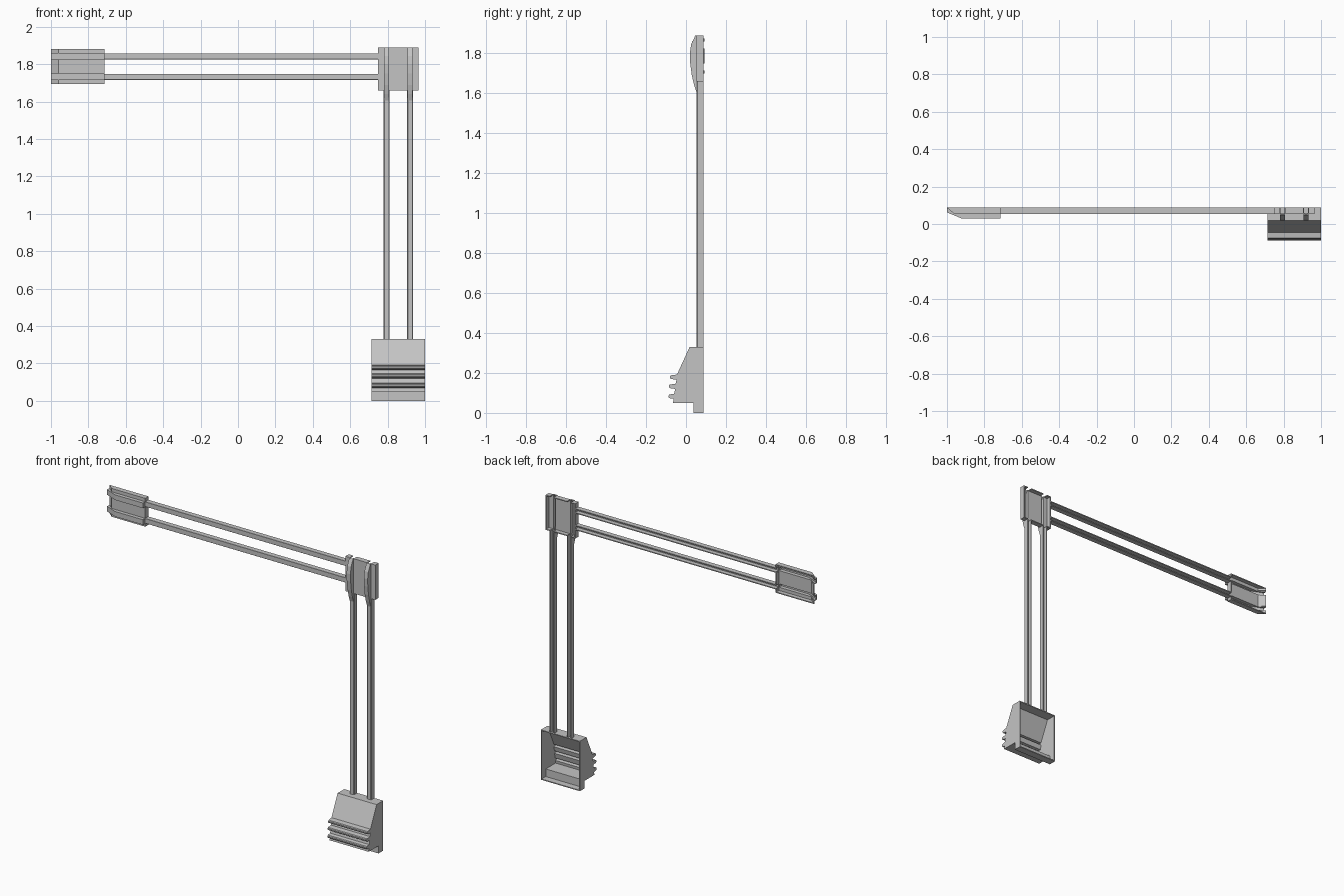
import bpy, bmesh
from mathutils import Vector

if "Cube" in bpy.data.objects:
    bpy.data.objects.remove(bpy.data.objects["Cube"], do_unlink=True)

grey = bpy.data.materials.new("plain_grey")
grey.use_nodes = True
colour = (0.55, 0.55, 0.55, 1)
grey.diffuse_color = colour
grey.node_tree.nodes["Principled BSDF"].inputs["Base Color"].default_value = colour

BACK = 0.087      # rear plane shared by every part
PLATE = 0.053     # front plane of plates and rails
WALL = 0.006


def prism(bm, poly, lo, hi, place):
    """Extrude a 2D outline between two positions on the third axis."""
    verts = [bm.verts.new(place(a, b, lo)) for a, b in poly]
    face = bm.faces.new(verts)
    out = bmesh.ops.extrude_face_region(bm, geom=[face])
    moved = [v for v in out["geom"] if isinstance(v, bmesh.types.BMVert)]
    shift = Vector(place(0, 0, hi)) - Vector(place(0, 0, lo))
    bmesh.ops.translate(bm, vec=shift, verts=moved)


def finish(bm, name):
    bmesh.ops.recalc_face_normals(bm, faces=bm.faces)
    mesh = bpy.data.meshes.new(name)
    bm.to_mesh(mesh)
    bm.free()
    mesh.materials.append(grey)
    obj = bpy.data.objects.new(name, mesh)
    bpy.context.collection.objects.link(obj)


def thicken(path, t=WALL):
    """Close an open path into a strip by offsetting it to its left."""
    pts = [Vector(p) for p in path]
    normals = []
    for a, b in zip(pts, pts[1:]):
        d = (b - a).normalized()
        normals.append(Vector((-d.y, d.x)))
    inner = []
    for i, p in enumerate(pts):
        n1, n2 = normals[max(i - 1, 0)], normals[min(i, len(normals) - 1)]
        inner.append(p + (n1 + n2) * t / (1 + n1.dot(n2)))
    return [tuple(p) for p in pts + inner[::-1]]


def upright(s, y, c):       # profile runs along z, width along x
    return (c, y, s)


def level(s, y, c):         # profile runs along x, width along z
    return (s, y, c)


def shell(bm, path, lo, hi, place, gaps=()):
    """Open-backed tray: two cheeks and a skin, left open at the gaps."""
    prism(bm, path, lo, lo + WALL, place)
    prism(bm, path, hi - WALL, hi, place)
    stops = [lo + WALL] + [v for g in gaps for v in g] + [hi - WALL]
    for a, b in zip(stops[::2], stops[1::2]):
        prism(bm, thicken(path), a, b, place)


def ridge(bm, path, base, lo, hi, place):
    """Hollow raised rib standing on a plate."""
    for a in (lo, hi - WALL):
        prism(bm, path + base, a, a + WALL, place)
    prism(bm, thicken(path), lo + WALL, hi - WALL, place)


def rail(name, centre, start, end, place, chamfer):
    """U-shaped rail, open at the back."""
    h = 0.016
    c = chamfer
    section = [(-h, BACK), (-h, PLATE + c), (-h + c, PLATE), (h - c, PLATE),
               (h, PLATE + c), (h, BACK), (h - WALL, BACK),
               (h - WALL, PLATE + WALL), (-h + WALL, PLATE + WALL), (-h + WALL, BACK)]
    bm = bmesh.new()
    prism(bm, section, start, end, lambda w, y, s: place(s, y, centre + w))
    finish(bm, name)


UPRIGHT_X = (0.794, 0.92)
LEVEL_Z = (1.732, 1.842)

# Rails
for side, x in zip(("inner", "outer"), UPRIGHT_X):
    rail(side + "_upright_rail", x, 0.325, 1.662, upright, 0.004)
for side, z in zip(("lower", "upper"), LEVEL_Z):
    rail(side + "_level_rail", z, -0.718, 0.752, level, 0.001)

# Foot with three grip ribs, hollow behind
foot_path = [(0, BACK), (0, 0.038), (0.05, 0.038), (0.05, -0.065)]
for z, root, tip in ((0.083, -0.06, -0.087), (0.133, -0.052, -0.085), (0.179, -0.045, -0.08)):
    foot_path += [(z - 0.013, root - 0.002), (z - 0.009, tip + 0.004), (z - 0.004, tip),
                  (z + 0.004, tip), (z + 0.009, tip + 0.004), (z + 0.013, root)]
foot_path += [(0.33, 0.018), (0.33, BACK)]
bm = bmesh.new()
shell(bm, foot_path, 0.715, 1.0, upright)
finish(bm, "foot")

# Corner block with two bulged ridges that continue the upright rails
bm = bmesh.new()
half = 0.014
gaps = [(x - half, x + half) for x in UPRIGHT_X]
shell(bm, [(1.66, BACK), (1.66, PLATE), (1.89, PLATE), (1.89, BACK)],
      0.748, 0.966, upright, gaps)
bulge = [(1.605, PLATE), (1.64, 0.041), (1.69, 0.029), (1.75, 0.021),
         (1.8, 0.019), (1.845, 0.026), (1.89, 0.047)]
for a, b in gaps:
    ridge(bm, bulge, [(1.89, PLATE + WALL), (1.605, PLATE + WALL)], a, b, upright)
finish(bm, "corner_block")

# End clip with ramped tip and two ridges over the level rails
bm = bmesh.new()
half = 0.017
gaps = [(z - half, z + half) for z in LEVEL_Z]
shell(bm, [(-1, BACK), (-0.96, PLATE), (-0.715, PLATE), (-0.715, BACK)],
      1.694, 1.881, level, gaps)
for a, b in gaps:
    ridge(bm, [(-1, 0.062), (-0.92, 0.029), (-0.715, 0.029), (-0.715, PLATE)],
          [(-0.715, PLATE + WALL), (-0.96, PLATE + WALL), (-1, BACK)], a, b, level)
finish(bm, "end_clip")
